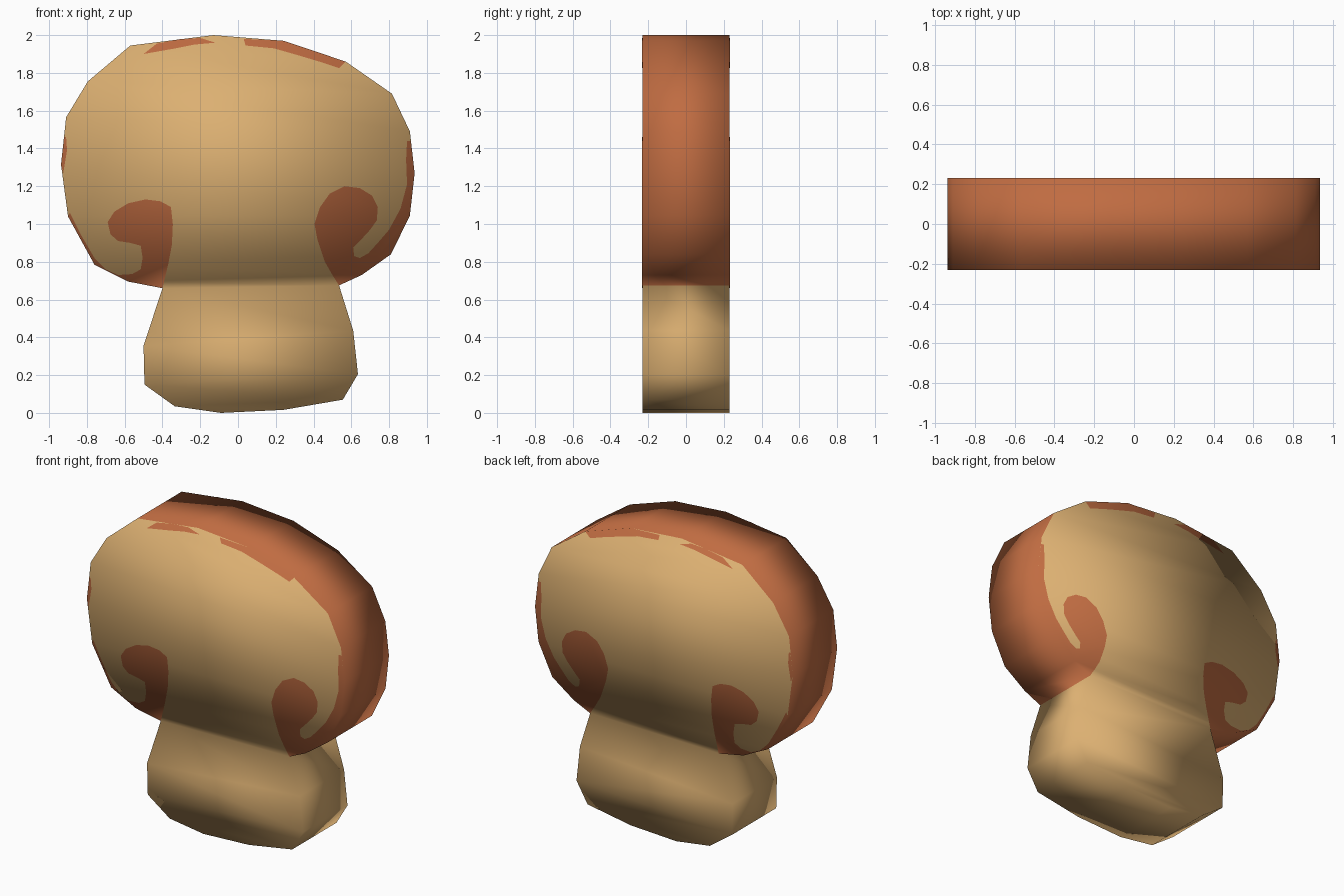
import bpy, bmesh

if "Cube" in bpy.data.objects:
    bpy.data.objects.remove(bpy.data.objects["Cube"])

HALF = 0.23      # half thickness of the biscuit

def material(name, rgb):
    m = bpy.data.materials.new(name)
    m.diffuse_color = (*rgb, 1)
    m.use_nodes = True
    m.node_tree.nodes["Principled BSDF"].inputs["Base Color"].default_value = m.diffuse_color
    return m

tan = material("biscuit tan", (0.716, 0.434, 0.168))
brown = material("cap brown", (0.527, 0.150, 0.054))

# Outline of the mushroom, from the crown down each side
top, bottom = (-.13, 2.0), (-.09, 0)
right = [(.24, 1.97), (.57, 1.86), (.815, 1.69), (.91, 1.49), (.935, 1.27),
         (.91, 1.045), (.81, .84), (.655, .73), (.535, .675), (.61, .435),
         (.635, .205), (.555, .07), (.24, .016)]
left = [(-.57, 1.945), (-.795, 1.755), (-.91, 1.565), (-.937, 1.315),
        (-.90, 1.04), (-.76, .785), (-.58, .695), (-.40, .66),
        (-.50, .355), (-.495, .15), (-.335, .035)]

def finish(name, bm, mats):
    bmesh.ops.recalc_face_normals(bm, faces=bm.faces[:])
    for f in bm.faces:
        f.smooth = True
    me = bpy.data.meshes.new(name)
    bm.to_mesh(me)
    bm.free()
    for m in mats:
        me.materials.append(m)
    ob = bpy.data.objects.new(name, me)
    bpy.context.collection.objects.link(ob)
    return ob

# Body: front and back made of rows across, rim brown on the cap
bm = bmesh.new()
loops = []
for y in (-HALF, HALF):
    t, b = (bm.verts.new((p[0], y, p[1])) for p in (top, bottom))
    r = [bm.verts.new((x, y, z)) for x, z in right]
    l = [bm.verts.new((x, y, z)) for x, z in left]
    bm.faces.new((t, l[0], r[1], r[0]))
    for i in range(len(l) - 1):
        bm.faces.new((l[i], l[i + 1], r[i + 2], r[i + 1]))
    bm.faces.new((l[-1], b, r[-1], r[-2]))
    loops.append([t] + r + [b] + l[::-1])
front, back = loops
for i in range(len(front)):
    j = (i + 1) % len(front)
    f = bm.faces.new((front[i], front[j], back[j], back[i]))
    f.material_index = int((front[i].co.z + front[j].co.z) / 2 > 0.66)
body = finish("mushroom_body", bm, (tan, brown))

# Brown swirls and rim patches, the same on front and back
right_swirl = [(.535, .675), (.50, .73), (.46, .80), (.42, .92), (.405, 1.0),
               (.435, 1.09), (.485, 1.16), (.565, 1.2), (.645, 1.19),
               (.71, 1.15), (.74, 1.09), (.735, 1.02), (.70, .97),
               (.645, .91), (.61, .875), (.615, .83), (.645, .82),
               (.69, .845), (.74, .90), (.80, .97), (.86, 1.08),
               (.895, 1.21), (.89, 1.34), (.895, 1.44), (.915, 1.44),
               (.935, 1.27), (.91, 1.045), (.81, .84), (.655, .73)]
left_swirl = [(-.40, .66), (-.37, .785), (-.35, .89), (-.345, 1.0),
              (-.355, 1.09), (-.41, 1.12), (-.49, 1.13), (-.58, 1.11),
              (-.655, 1.065), (-.69, 1.01), (-.675, .945), (-.635, .91),
              (-.57, .90), (-.515, .885), (-.505, .82), (-.515, .76),
              (-.56, .735), (-.635, .73), (-.70, .76), (-.76, .82),
              (-.83, .94), (-.89, 1.06), (-.90, 1.04), (-.76, .785),
              (-.58, .695)]
left_sliver = [(-.91, 1.46), (-.905, 1.39), (-.925, 1.27), (-.937, 1.315),
               (-.92, 1.46)]
crown_right = [(.03, 1.98), (.24, 1.97), (.57, 1.86), (.535, 1.825),
               (.43, 1.86), (.33, 1.89), (.19, 1.93), (.04, 1.945)]
crown_left = [(-.50, 1.90), (-.43, 1.955), (-.31, 1.978), (-.20, 1.985),
              (-.12, 1.96), (-.23, 1.95), (-.33, 1.93)]

for name, y in (("front_swirls", -HALF), ("back_swirls", HALF)):
    bm = bmesh.new()
    for shape in (right_swirl, left_swirl, left_sliver, crown_right, crown_left):
        f = bm.faces.new([bm.verts.new((x, y - .002, z)) for x, z in shape])
        ext = bmesh.ops.extrude_face_region(bm, geom=[f])["geom"]
        bmesh.ops.translate(bm, vec=(0, .004, 0),
                            verts=[v for v in ext if isinstance(v, bmesh.types.BMVert)])
    plate = finish(name, bm, (brown,))
    # Share the soft shading of the body underneath
    mod = plate.modifiers.new("body shading", 'DATA_TRANSFER')
    mod.object = body
    mod.use_loop_data = True
    mod.data_types_loops = {'CUSTOM_NORMAL'}
    mod.loop_mapping = 'POLYINTERP_NEAREST'
